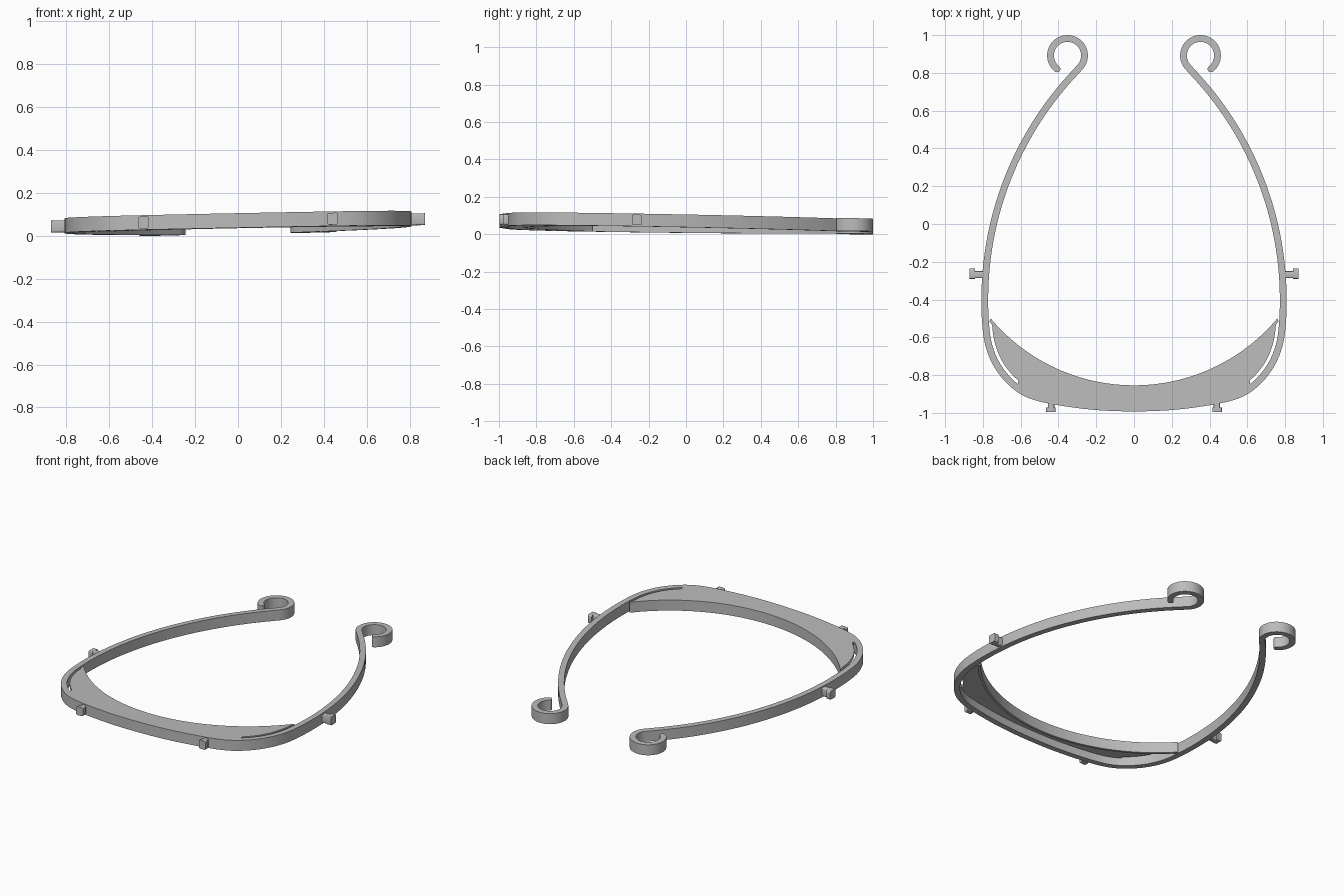
import bpy, bmesh, math
from mathutils import Vector

if "Cube" in bpy.data.objects:
    bpy.data.objects.remove(bpy.data.objects["Cube"])

H, HALF = 0.068, 0.018          # band height and half width

grey = bpy.data.materials.new("plain grey")
grey.diffuse_color = (0.5, 0.5, 0.5, 1)
grey.use_nodes = True
grey.node_tree.nodes["Principled BSDF"].inputs["Base Color"].default_value = grey.diffuse_color


def lift(x, y, drop):
    """Height on the slightly tilted frame, measured down from its top plane."""
    return 0.09 + 0.02 * x - 0.015 * y - drop


def finish(name, bm):
    bmesh.ops.recalc_face_normals(bm, faces=bm.faces)
    me = bpy.data.meshes.new(name)
    bm.to_mesh(me)
    bm.free()
    ob = bpy.data.objects.new(name, me)
    bpy.context.collection.objects.link(ob)
    me.materials.append(grey)
    bpy.context.view_layer.objects.active = ob
    ob.select_set(True)
    bpy.ops.object.shade_smooth_by_angle(angle=math.radians(30))
    ob.select_set(False)
    return ob


def strip(name, side_a, side_b, top, bottom):
    """Solid strip between two plan curves."""
    bm = bmesh.new()
    rings = []
    for a, b in zip(side_a, side_b):
        rings.append([bm.verts.new((p.x, p.y, lift(p.x, p.y, d)))
                      for p, d in ((a, top), (b, top), (b, bottom), (a, bottom))])
    for r, s in zip(rings, rings[1:]):
        for i in range(4):
            j = (i + 1) % 4
            bm.faces.new((r[i], r[j], s[j], s[i]))
    bm.faces.new(rings[0])
    bm.faces.new(rings[-1])
    return finish(name, bm)


def arc(cx, cy, r, a0, a1, n):
    return [Vector((cx + r * math.cos(math.radians(a0 + (a1 - a0) * i / n)),
                    cy + r * math.sin(math.radians(a0 + (a1 - a0) * i / n))))
            for i in range(n + 1)]


def spline(pts, sub):
    out = []
    for p0, p1, p2, p3 in zip(pts, pts[1:], pts[2:], pts[3:]):
        for k in range(sub):
            t = k / sub
            out.append(0.5 * (2 * p1 + (p2 - p0) * t + (2 * p0 - 5 * p1 + 4 * p2 - p3) * t * t
                              + (3 * p1 - p0 - 3 * p2 + p3) * t ** 3))
    return out


def mirrored(half):
    """Right half ending on the centre line, continued to the left."""
    return half + [Vector((-p.x, p.y)) for p in reversed(half[:-1])]


def normals(path):
    out = []
    for i in range(len(path)):
        t = (path[min(i + 1, len(path) - 1)] - path[max(i - 1, 0)]).normalized()
        out.append(Vector((t.y, -t.x)))
    return out


def offset(path, widths):
    return [p + n * w for p, n, w in zip(path, normals(path), widths)]


# Centre line: hook, long side arc, rounded corner, shallow front
hook = arc(0.352, 0.892, 0.09, -52, 225, 40)
side = arc(-0.96, -0.4, 1.75, 44.5, 0, 40)
corner = [Vector(p) for p in ((0.787, -0.3), (0.79, -0.4), (0.787, -0.51), (0.774, -0.62),
                              (0.742, -0.715), (0.692, -0.795), (0.625, -0.862),
                              (0.545, -0.907), (0.42, -0.938), (0.21, -0.966),
                              (0, -0.974), (-0.21, -0.966))]
front = spline(corner, 8) + [corner[-2]]

# Rounded hook tip, made by narrowing the strip
tip_dir = (hook[0] - hook[1]).normalized()
caps = [(HALF * math.sin(a), HALF * math.cos(a))
        for a in (math.radians(d) for d in (87, 70, 50, 30, 15))]
half = [hook[0] + tip_dir * d for d, w in caps] + hook + side[1:-1] + front
half_w = [w for d, w in caps] + [HALF] * (len(half) - len(caps))
path = mirrored(half)
widths = half_w + half_w[-2::-1]
strip("frame_band", offset(path, widths), offset(path, [-w for w in widths]), 0, H)

# Crescent brow plate, with slots left between it and the band at the corners
outer_line = [p for p in front if p.y < -0.505]
full = mirrored(outer_line)
gap = [0.034 if p.y > -0.86 else 0.017 for p in full]
sample = normals(full)
sign = 1 if sample[0].x < 0 else -1
outer = offset(full, [sign * g for g in gap])
lengths = [0]
for a, b in zip(full, full[1:]):
    lengths.append(lengths[-1] + (b - a).length)
A0 = math.degrees(math.atan2(-0.636, 0.757))
inner = []
for s in lengths:
    a = math.radians(A0 + (-180 - 2 * A0) * s / lengths[-1])
    inner.append(Vector((0.99 * math.cos(a), 0.136 + 0.99 * math.sin(a))))
strip("brow_plate", inner, outer, 0.0, 0.018)

# Full-height wall along the inner edge of the plate
wall_in = arc(0, 0.136, 0.99, A0, -180 - A0, 64)
wall_out = arc(0, 0.136, 1.006, A0 - 0.3, -179.7 - A0, 64)
strip("brow_wall", wall_in, wall_out, 0.0005, H)


# Pegs that hold the visor: a stem and a wider head
def peg(name, x0, x1, y0, y1):
    bm = bmesh.new()
    bmesh.ops.create_cube(bm, size=1)
    for v in bm.verts:
        x = x0 if v.co.x < 0 else x1
        y = y0 if v.co.y < 0 else y1
        v.co = (x, y, lift(x, y, 0.007 if v.co.z > 0 else H - 0.006))
    along_y = abs(y0) > 0.9
    edges = [e for e in bm.edges
             if abs((e.verts[0].co - e.verts[1].co)[1 if along_y else 0])
             > 0.9 * ((y1 - y0) if along_y else (x1 - x0))]
    bmesh.ops.bevel(bm, geom=edges, offset=0.008, segments=3, profile=0.5, affect='EDGES')
    finish(name, bm)


for s, label in ((1, "right"), (-1, "left")):
    def span(a, b):
        return min(s * a, s * b), max(s * a, s * b)
    peg(label + "_side_peg_stem", *span(0.785, 0.85), -0.286, -0.25)
    peg(label + "_side_peg_head", *span(0.842, 0.87), -0.29, -0.236)
    peg(label + "_front_peg_stem", *span(0.422, 0.455), -0.98, -0.935)
    peg(label + "_front_peg_head", *span(0.416, 0.465), -0.996, -0.972)
